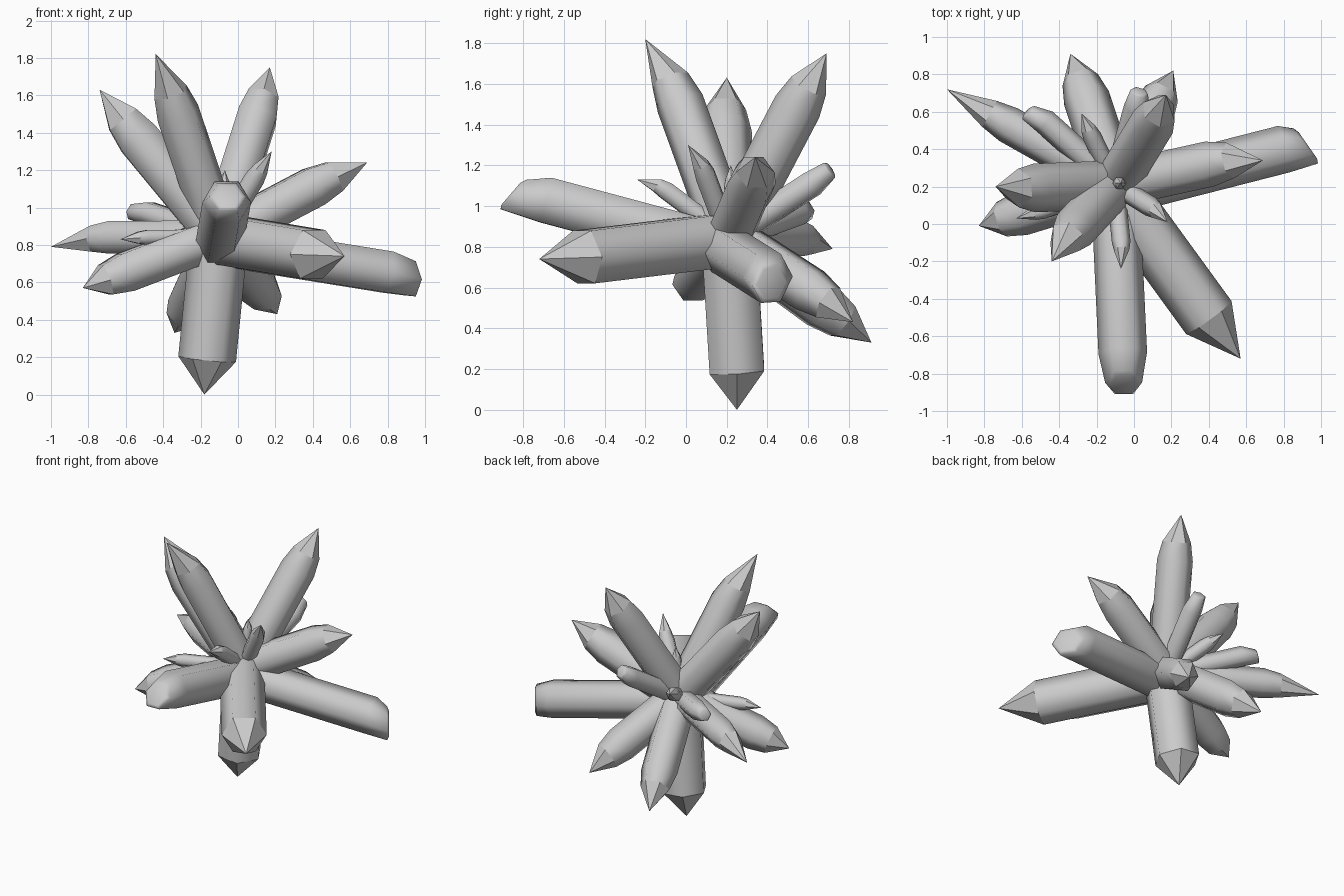
import bpy, bmesh, math
from mathutils import Vector

if "Cube" in bpy.data.objects:
    bpy.data.objects.remove(bpy.data.objects["Cube"])

CENTRE = Vector((-0.10, 0.21, 0.845))
SIDES = 6


def crystal(name, shoulder, tip, r, cap=0.0, cut=None, start=None, soft=True):
    """Six-sided shaft with a softened shoulder, ending in a point or a rounded oblique cut."""
    shoulder, tip = Vector(shoulder), Vector(tip)
    start = Vector(start) if start else CENTRE
    axis = (shoulder - start).normalized()
    ref = Vector((0, 0, 1)) if abs(axis.z) < 0.95 else Vector((0, 1, 0))
    u = axis.cross(ref).normalized()
    v = axis.cross(u)
    bm = bmesh.new()

    def ring(c, rad, normal=axis):
        verts = []
        for i in range(SIDES):
            a = math.tau * i / SIDES
            d = rad * (math.cos(a) * u + math.sin(a) * v)
            verts.append(bm.verts.new(c + d - axis * (d.dot(normal) / axis.dot(normal))))
        return verts

    # Rings along the shaft
    rings = [ring(start, r)]
    if cap:
        normal = Vector(cut) if cut else axis
        rings += [ring(shoulder, r), ring(tip - axis * r * 0.1, r * cap, normal),
                  ring(tip, r * cap * 0.75, normal)]
    elif soft:
        rings += [ring(shoulder - axis * r * 0.8, r),
                  ring(shoulder.lerp(tip, 0.12), r * 0.8)]
    else:
        rings += [ring(shoulder, r)]
    bm.faces.new(rings[0][::-1])
    for a, b in zip(rings, rings[1:]):
        for i in range(SIDES):
            j = (i + 1) % SIDES
            bm.faces.new((a[i], a[j], b[j], b[i])).smooth = True

    # Rounded cut or pointed tip
    top = rings[-1]
    if cap:
        bm.faces.new(top).smooth = True
    else:
        apex = bm.verts.new(tip)
        for i in range(SIDES):
            bm.faces.new((top[i], top[(i + 1) % SIDES], apex))
    bmesh.ops.recalc_face_normals(bm, faces=bm.faces)
    mesh = bpy.data.meshes.new(name)
    bm.to_mesh(mesh)
    bm.free()
    bpy.context.collection.objects.link(bpy.data.objects.new(name, mesh))


# Pointed crystals: name, shoulder centre, tip, radius
POINTED = [
    ("upper_front_crystal", (-.35, -.06, 1.59), (-.44, -.20, 1.82), .12),
    ("upper_left_crystal", (-.60, .19, 1.45), (-.74, .20, 1.63), .13),
    ("upper_back_crystal", (.13, .59, 1.57), (.17, .69, 1.75), .12),
    ("right_crystal", (.49, .34, 1.155), (.69, .34, 1.24), .122),
    ("back_left_crystal", (-.74, .57, .84), (-1.0, .72, .79), .10),
    ("lower_left_crystal", (-.69, .03, .62), (-.83, -.01, .57), .12),
    ("lower_back_crystal", (-.28, .75, .45), (-.34, .91, .33), .125),
    ("lower_back_right_crystal", (.14, .68, .54), (.21, .82, .43), .12),
    ("small_right_crystal", (.11, .08, 1.19), (.18, .01, 1.30), .055),
    ("small_front_crystal", (-.065, -.13, 1.10), (-.07, -.24, 1.13), .05),
    ("small_left_crystal", (-.52, .06, .84), (-.63, .03, .83), .045),
    ("thin_back_crystal", (-.24, .50, 1.01), (-.28, .59, 1.05), .05),
    ("tiny_top_crystal", (-.075, .22, 1.13), (-.07, .22, 1.20), .035),
]
for spec in POINTED:
    crystal(*spec)

# Large crystals with a crisp shoulder
crystal("front_right_crystal", (.40, -.50, .75), (.57, -.72, .74), .15,
        start=(-.08, .16, .83), soft=False)
crystal("bottom_crystal", (-.165, .25, .19), (-.18, .25, 0), .155, soft=False)

# Crystals with a cut end
crystal("long_right_crystal", (.80, .40, .655), (.93, .42, .62), .128, .84,
        cut=(.82, .57, 0), start=(-.10, .17, .80))
crystal("front_crystal", (-.06, -.69, 1.03), (-.055, -.86, 1.06), .13, .76,
        cut=(0, -.75, .65), start=(-.10, .17, .80))
crystal("small_back_crystal", (.015, .62, 1.11), (.03, .71, 1.18), .07, .7)
crystal("small_back_left_crystal", (-.48, .55, .97), (-.57, .60, .98), .068, .7)
